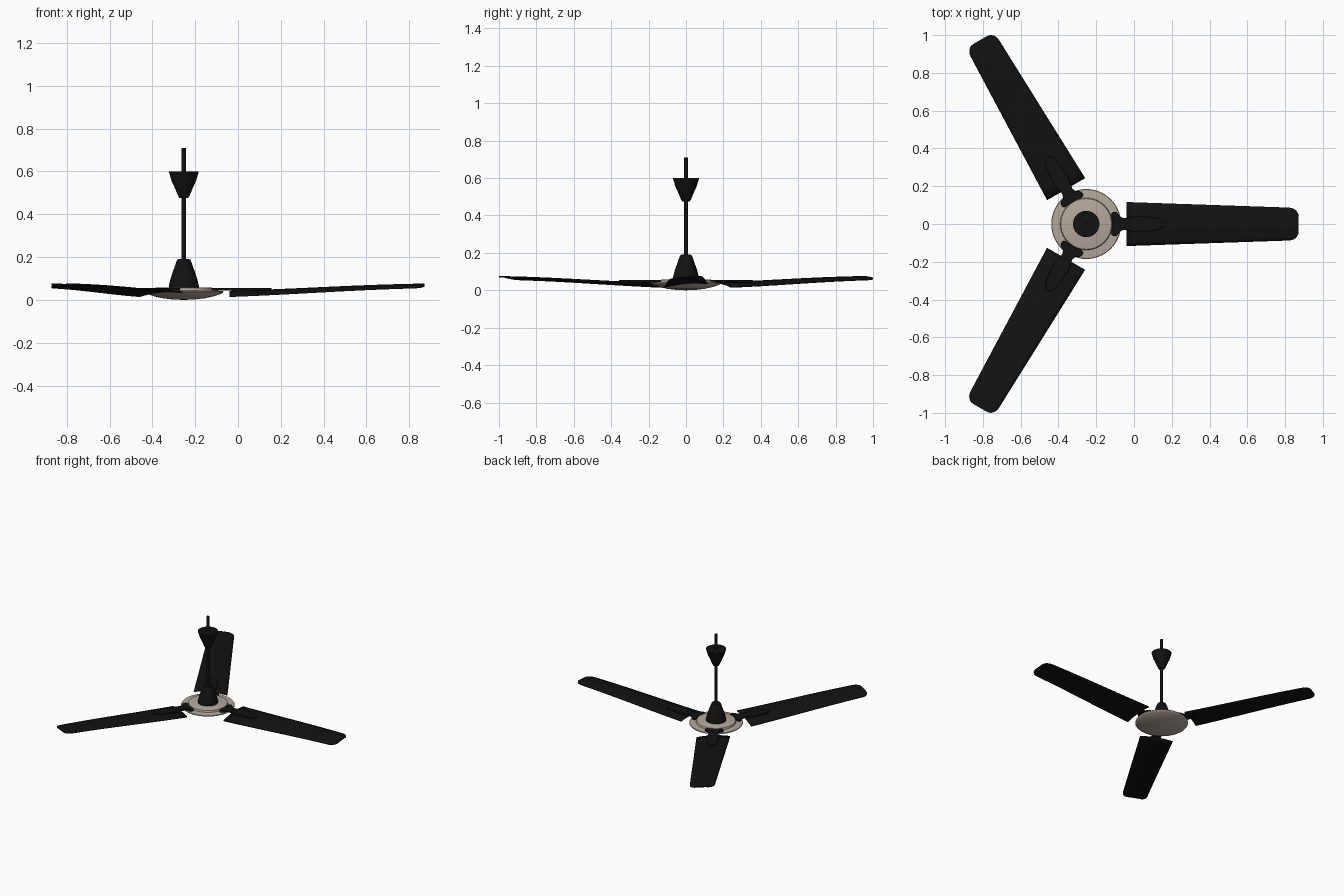
import bpy, bmesh, math
from mathutils import Matrix

if "Cube" in bpy.data.objects:
    bpy.data.objects.remove(bpy.data.objects["Cube"])

CX = -0.253  # hub axis


def material(name, rgb):
    m = bpy.data.materials.new(name)
    m.diffuse_color = (*rgb, 1)
    m.use_nodes = True
    m.node_tree.nodes["Principled BSDF"].inputs["Base Color"].default_value = m.diffuse_color
    return m


BLACK = material("black", (0.006, 0.006, 0.006))
TAN = material("tan", (0.46, 0.39, 0.33))


def add_object(name, bm, mat, angle=0.0, sharp=35):
    bmesh.ops.recalc_face_normals(bm, faces=bm.faces)
    mesh = bpy.data.meshes.new(name)
    bm.to_mesh(mesh)
    bm.free()
    ob = bpy.data.objects.new(name, mesh)
    bpy.context.collection.objects.link(ob)
    mesh.materials.append(mat)
    ob.matrix_world = Matrix.Translation((CX, 0, 0)) @ Matrix.Rotation(angle, 4, 'Z')
    bpy.ops.object.select_all(action='DESELECT')
    ob.select_set(True)
    bpy.context.view_layer.objects.active = ob
    bpy.ops.object.shade_smooth_by_angle(angle=math.radians(sharp))
    return ob


def lathe(name, profile, mat, steps=64):
    bm = bmesh.new()
    vs = [bm.verts.new((r, 0, z)) for r, z in profile]
    es = [bm.edges.new(p) for p in zip(vs, vs[1:])]
    bmesh.ops.spin(bm, geom=vs + es, axis=(0, 0, 1), cent=(0, 0, 0),
                   angle=math.tau, steps=steps)
    bmesh.ops.remove_doubles(bm, verts=bm.verts, dist=1e-5)
    return add_object(name, bm, mat)


# Motor housing: shallow bowl with a stepped top
lathe("motor_housing", [(0, 0), (0.05, 0.002), (0.1, 0.008), (0.14, 0.017), (0.17, 0.027),
                        (0.182, 0.033), (0.185, 0.037), (0.182, 0.041), (0.16, 0.043),
                        (0.138, 0.044), (0.134, 0.056), (0.128, 0.058), (0, 0.06)], TAN)

# Down rod and the two bell covers
lathe("down_rod", [(0, 0.05), (0.011, 0.05), (0.011, 0.71), (0, 0.71)], BLACK, 24)
lathe("lower_cover", [(0, 0.055), (0.07, 0.055), (0.07, 0.066), (0.062, 0.1), (0.05, 0.135),
                      (0.036, 0.175), (0.03, 0.188), (0.022, 0.191), (0, 0.191)], BLACK, 32)
lathe("ceiling_canopy", [(0, 0.475), (0.02, 0.475), (0.026, 0.484), (0.043, 0.525),
                         (0.057, 0.555), (0.07, 0.6), (0, 0.6)], BLACK, 32)

R0, R1, TIP = 0.213, 1.124, 0.05


def spine(r):
    t = (r - R0) / (R1 - R0)
    return 0.037 + 0.034 * t + 0.008 * math.sin(math.pi * t) * (t - 0.3)


def blade(name, angle):
    radii = [R0 + (R1 - TIP - R0) * i / 14 for i in range(15)]
    radii += [R1 - TIP + TIP * math.sin(math.radians(a)) for a in (15, 30, 45, 60, 75, 90)]
    bm = bmesh.new()
    rows = []
    for r in radii:
        half = 0.116 - 0.031 * (r - R0) / (R1 - R0)
        d = max(0, (r - R1 + TIP) / TIP)
        half -= 0.042 * (1 - math.sqrt(max(0, 1 - d * d)))   # rounded tip corners
        row = []
        for j in range(11):
            y = half * (j / 5 - 1)
            z = spine(r) + 0.08 * y - 0.8 * y * y            # pitch and camber
            row.append(bm.verts.new((r, y, z)))
        rows.append(row)
    for a, b in zip(rows, rows[1:]):
        for j in range(10):
            bm.faces.new((a[j], b[j], b[j + 1], a[j + 1]))
    ob = add_object(name, bm, BLACK, angle)
    s = ob.modifiers.new("thickness", 'SOLIDIFY')
    s.thickness = 0.007
    s.offset = 0


# Half outline of the blade bracket: hub foot, waist, long rounded tongue
BRACKET = [(0.136, 0.018), (0.132, 0.05), (0.14, 0.062), (0.155, 0.065), (0.168, 0.056),
           (0.18, 0.038), (0.2, 0.03), (0.225, 0.034), (0.26, 0.041), (0.31, 0.04),
           (0.36, 0.034), (0.39, 0.026), (0.405, 0.014), (0.41, 0.004)]


def bracket(name, angle):
    bm = bmesh.new()
    outline = BRACKET + [(x, -y) for x, y in reversed(BRACKET)]
    face = bm.faces.new([bm.verts.new((x, y, 0.043)) for x, y in outline])
    new = bmesh.ops.extrude_face_region(bm, geom=[face])["geom"]
    top = [v for v in new if isinstance(v, bmesh.types.BMVert)]
    bmesh.ops.translate(bm, verts=top, vec=(0, 0, 0.013))
    ob = add_object(name, bm, BLACK, angle)
    b = ob.modifiers.new("soft_edges", 'BEVEL')
    b.width = 0.003
    b.segments = 2


# Three blades with brackets
for i in range(3):
    blade(f"blade_{i + 1}", i * math.tau / 3)
    bracket(f"blade_bracket_{i + 1}", i * math.tau / 3)
